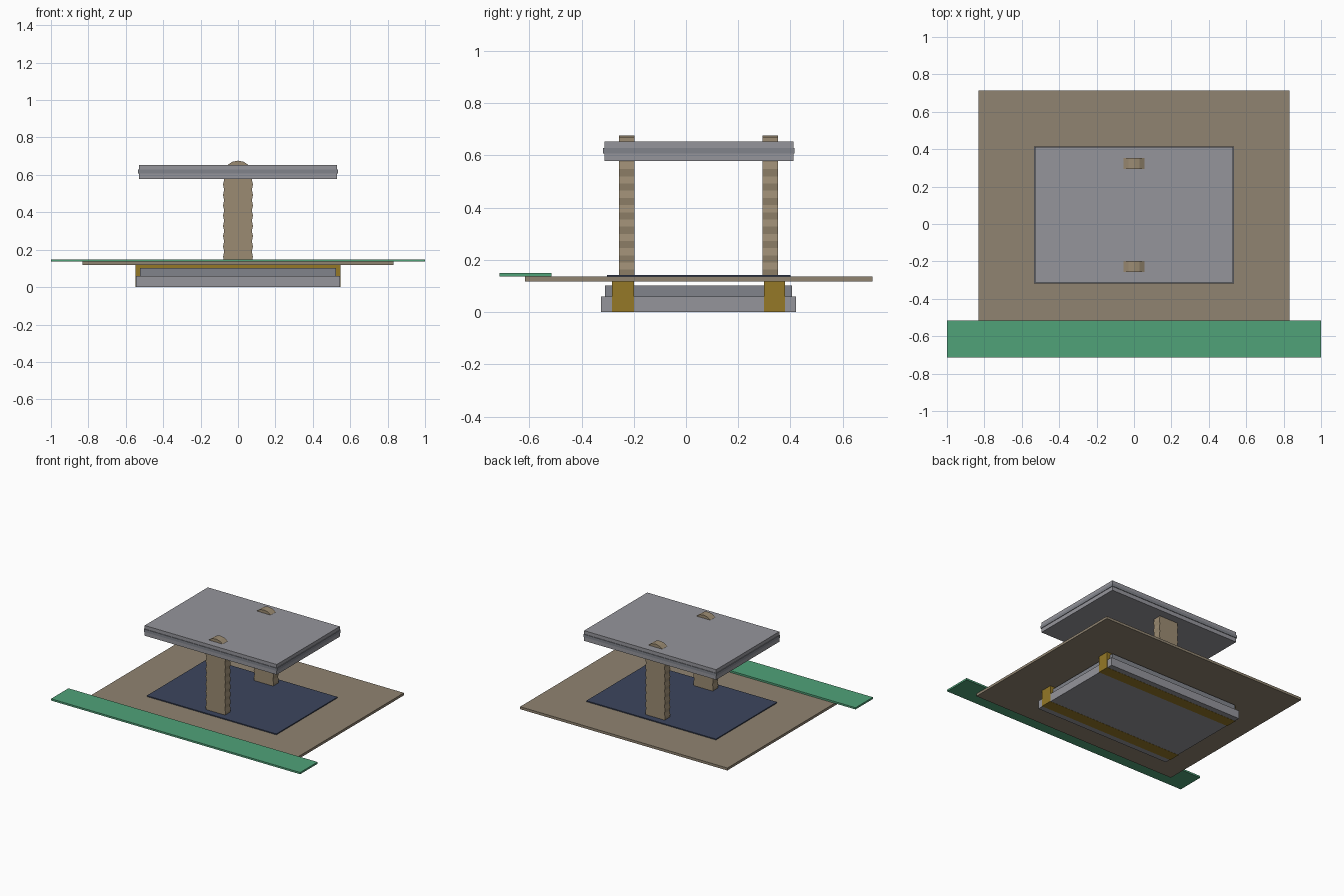
import bpy, bmesh

if "Cube" in bpy.data.objects:
    bpy.data.objects.remove(bpy.data.objects["Cube"])


def material(name, rgb):
    m = bpy.data.materials.new(name)
    m.diffuse_color = (*rgb, 1)
    m.use_nodes = True
    m.node_tree.nodes["Principled BSDF"].inputs["Base Color"].default_value = m.diffuse_color
    return m


STONE = material("stone", (0.28, 0.23, 0.165))
COLUMN = material("column", (0.33, 0.26, 0.17))
GREEN = material("green", (0.08, 0.36, 0.19))
NAVY = material("navy", (0.045, 0.06, 0.11))
GOLD = material("gold", (0.30, 0.19, 0.02))
GREY = material("grey", (0.30, 0.30, 0.33))
DARK = material("dark_grey", (0.22, 0.23, 0.26))


def finish(name, bm, mat):
    bmesh.ops.recalc_face_normals(bm, faces=bm.faces)
    me = bpy.data.meshes.new(name)
    bm.to_mesh(me)
    bm.free()
    me.materials.append(mat)
    ob = bpy.data.objects.new(name, me)
    bpy.context.collection.objects.link(ob)
    return ob


def slab(name, half_x, y0, y1, z0, z1, mat):
    """Box symmetric in x, between the given y and z limits."""
    bm = bmesh.new()
    bmesh.ops.create_cube(bm, size=1)
    for v in bm.verts:
        v.co = (half_x * (1 if v.co.x > 0 else -1),
                y1 if v.co.y > 0 else y0,
                z1 if v.co.z > 0 else z0)
    return finish(name, bm, mat)


def pillar(name, y0, y1):
    """Flat post with rippled edges and a rounded top."""
    side = [(0.074 if i % 2 == 0 else 0.080, 0.135 + i * 0.0275) for i in range(18)]
    side += [(0.073, 0.630), (0.055, 0.654), (0.030, 0.670)]
    outline = side + [(0, 0.676)] + [(-x, z) for x, z in reversed(side)]
    bm = bmesh.new()
    face = bm.faces.new([bm.verts.new((x, y0, z)) for x, z in outline])
    ext = bmesh.ops.extrude_face_region(bm, geom=[face])["geom"]
    moved = [g for g in ext if isinstance(g, bmesh.types.BMVert)]
    bmesh.ops.translate(bm, vec=(0, y1 - y0, 0), verts=moved)
    return finish(name, bm, COLUMN)


# stepped base under the deck
slab("base_lower", 0.545, -0.326, 0.421, 0.001, 0.060, GREY)
slab("base_upper", 0.525, -0.310, 0.406, 0.060, 0.102, DARK)

# beams running through the base
slab("front_beam", 0.549, -0.284, -0.200, 0, 0.118, GOLD)
slab("back_beam", 0.549, 0.298, 0.380, 0, 0.118, GOLD)

# deck, inlaid panel and front strip
slab("deck", 0.832, -0.616, 0.714, 0.118, 0.136, STONE)
slab("panel", 0.520, -0.303, 0.400, 0.135, 0.143, NAVY)
slab("front_strip", 1.0, -0.715, -0.516, 0.136, 0.149, GREEN)

# pillars
pillar("front_pillar", -0.257, -0.198)
pillar("back_pillar", 0.294, 0.353)

# three-layer roof
slab("roof_bottom", 0.530, -0.313, 0.411, 0.579, 0.608, GREY)
slab("roof_middle", 0.534, -0.317, 0.415, 0.608, 0.628, DARK)
slab("roof_top", 0.530, -0.313, 0.411, 0.628, 0.653, GREY)
